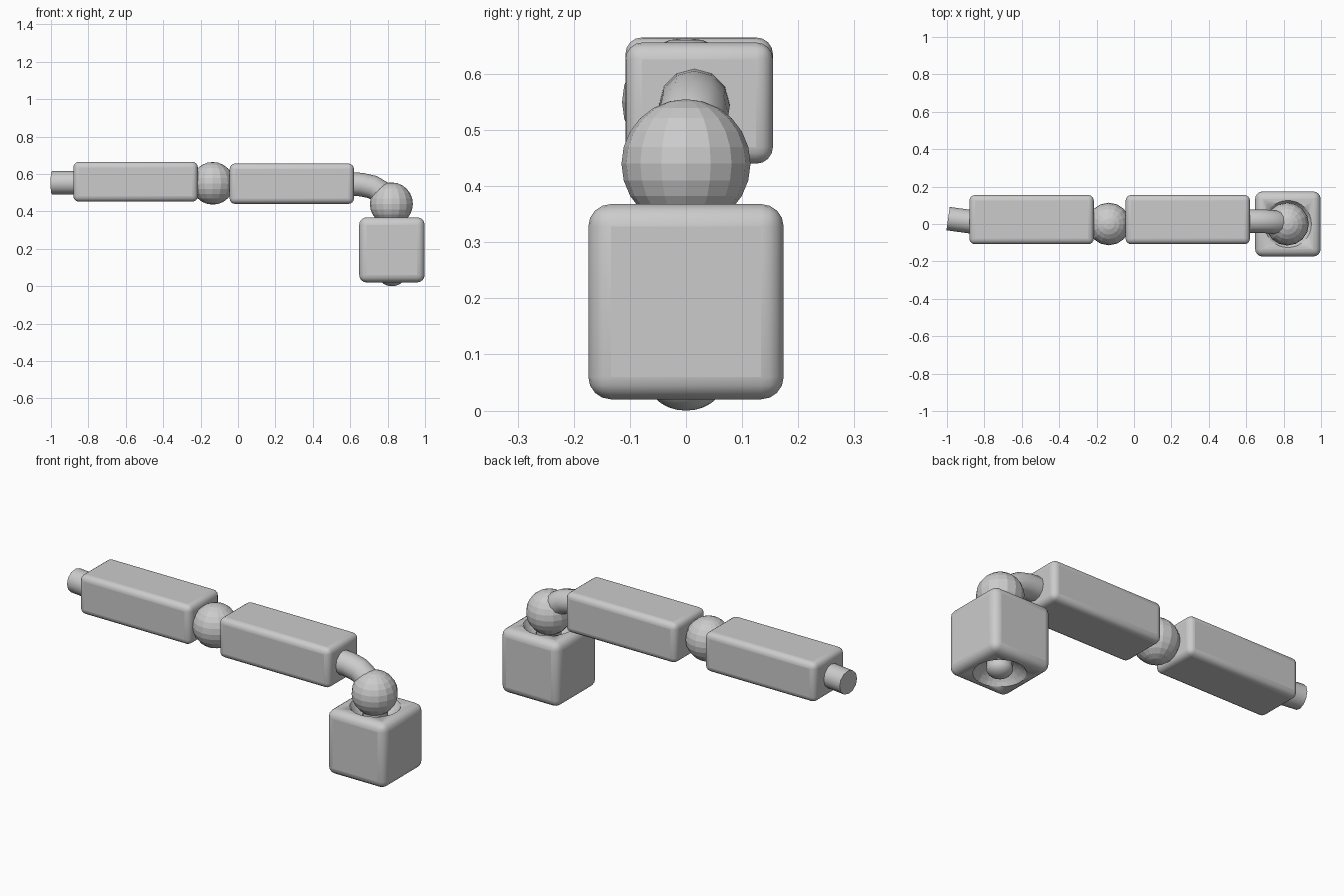
import bpy
import math

if "Cube" in bpy.data.objects:
    bpy.data.objects.remove(bpy.data.objects["Cube"], do_unlink=True)

gray = bpy.data.materials.new("plain gray")
gray.use_nodes = True
gray.diffuse_color = (0.6, 0.6, 0.6, 1)
gray.node_tree.nodes["Principled BSDF"].inputs["Base Color"].default_value = (0.6, 0.6, 0.6, 1)


def finish(name):
    obj = bpy.context.object
    obj.name = name
    obj.data.materials.append(gray)
    return obj


def block(name, low, high, bevel, sockets=()):
    """Box between two corners with rounded edges and optional round sockets."""
    center = [(a + b) / 2 for a, b in zip(low, high)]
    bpy.ops.mesh.primitive_cube_add(size=1, location=center)
    obj = finish(name)
    obj.scale = [b - a for a, b in zip(low, high)]
    bpy.ops.object.transform_apply(location=False, rotation=False, scale=True)
    mod = obj.modifiers.new("rounded edges", "BEVEL")
    mod.width = bevel
    mod.segments = 4
    for cutter in sockets:
        cut = obj.modifiers.new("socket", "BOOLEAN")
        cut.object = cutter
        cut.solver = "EXACT"
    bpy.ops.object.shade_smooth_by_angle(angle=math.radians(35))
    return obj


def ball(name, center, radius, segments=16, rings=12):
    bpy.ops.mesh.primitive_uv_sphere_add(segments=segments, ring_count=rings,
                                         radius=radius, location=center)
    return finish(name)


# Joint balls
ball("elbow_ball", (-0.135, 0, 0.55), 0.114)
ball("wrist_ball", (0.82, 0, 0.44), 0.115)

# Socket cutters above and below the hand
cutters = []
for side, z in (("top", 0.44), ("bottom", -0.05)):
    cutter = ball("socket_cutter_" + side, (0.823, 0, z), 0.145, 32, 24)
    bpy.ops.object.shade_smooth()
    cutter.hide_render = True
    cutter.hide_set(True)
    cutters.append(cutter)

# Arm segments and hand block
block("upper_arm", (-0.88, -0.108, 0.452), (-0.215, 0.155, 0.665), 0.03)
block("forearm", (-0.045, -0.108, 0.44), (0.62, 0.155, 0.656), 0.03)
block("hand", (0.648, -0.174, 0.02), (0.998, 0.174, 0.368), 0.04, cutters)

# Cord running through every part
path = [(-0.994, 0.029, 0.553), (-0.88, 0.013, 0.553), (-0.135, 0, 0.553),
        (0.6, 0.015, 0.547), (0.66, 0.015, 0.543), (0.72, 0.013, 0.53),
        (0.77, 0.008, 0.5), (0.81, 0, 0.45), (0.823, 0, 0.36), (0.823, 0, 0.046)]
curve = bpy.data.curves.new("cord", "CURVE")
curve.dimensions = "3D"
curve.bevel_depth = 0.063
curve.bevel_resolution = 4
curve.use_fill_caps = True
spline = curve.splines.new("POLY")
spline.points.add(len(path) - 1)
for point, co in zip(spline.points, path):
    point.co = (*co, 1)
curve.materials.append(gray)
bpy.context.collection.objects.link(bpy.data.objects.new("cord", curve))

# Rounded cord end under the hand
tip = ball("cord_tip", (0.823, 0, 0.046), 0.064)
tip.scale.z = 0.72
bpy.ops.object.shade_smooth()
